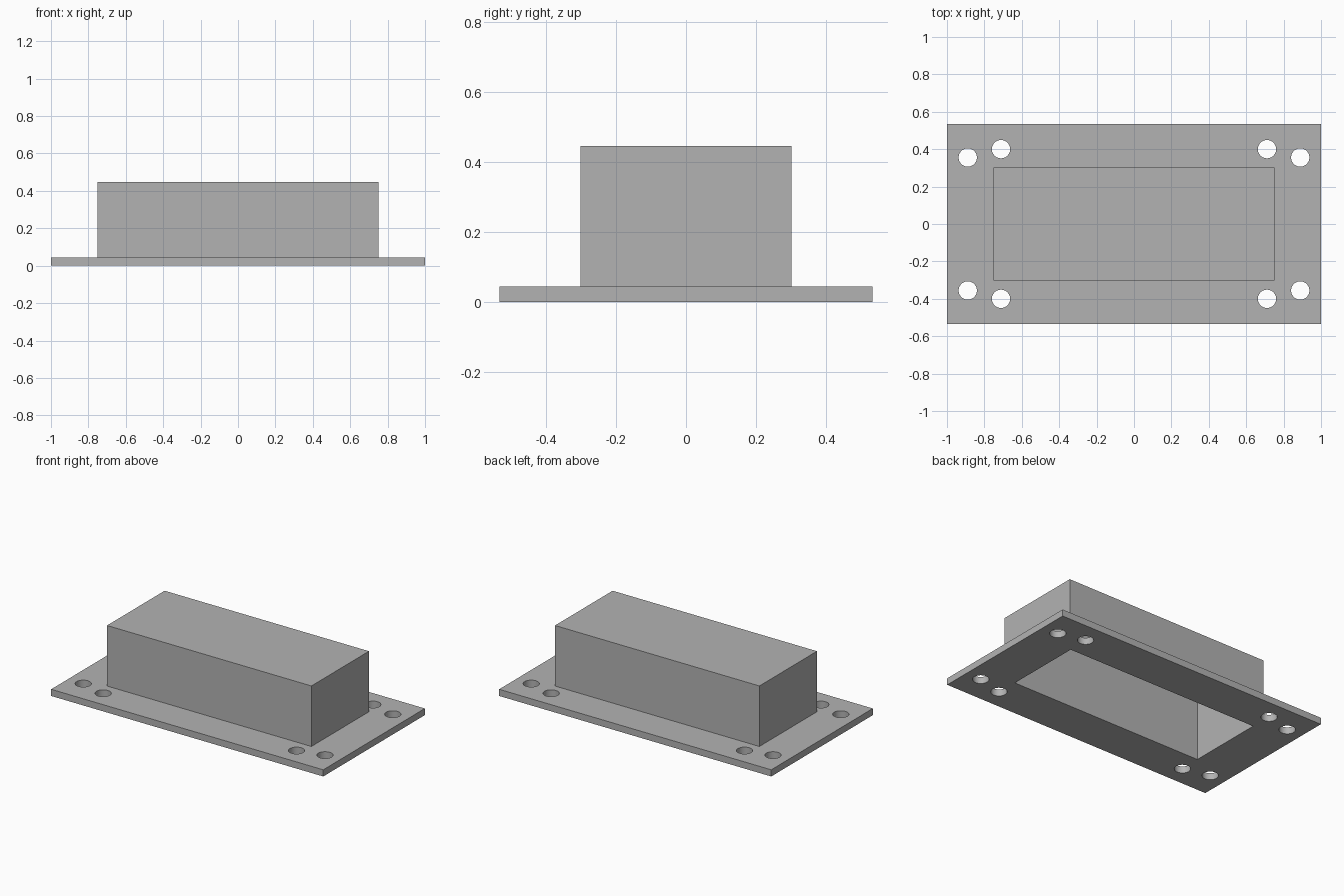
import bpy
import math

MM = 2 / 45            # the flange is 45 units long
WALL = 1 * MM          # plate and wall thickness
HEIGHT = 10.05 * MM
BOX_X, BOX_Y = 33.8 * MM, 13.6 * MM

default_cube = bpy.data.objects.get("Cube")
if default_cube:
    bpy.data.objects.remove(default_cube, do_unlink=True)

grey = bpy.data.materials.new("plain grey")
grey.use_nodes = True
colour = (0.45, 0.45, 0.45, 1)
grey.diffuse_color = colour
grey.node_tree.nodes["Principled BSDF"].inputs["Base Color"].default_value = colour


def finish(name):
    obj = bpy.context.object
    obj.name = name
    obj.data.materials.append(grey)
    return obj


def box(name, size_x, size_y, bottom, top):
    bpy.ops.mesh.primitive_cube_add(size=1, location=(0, 0, (bottom + top) / 2))
    obj = finish(name)
    obj.scale = (size_x, size_y, top - bottom)
    bpy.ops.object.transform_apply(location=True, rotation=False, scale=True)
    return obj


def combine(target, other, operation):
    """Apply a boolean to the target and discard the other object."""
    bpy.context.view_layer.objects.active = target
    mod = target.modifiers.new(operation.title(), "BOOLEAN")
    mod.operation = operation
    mod.solver = "EXACT"
    mod.object = other
    bpy.ops.object.modifier_apply(modifier=mod.name)
    bpy.data.objects.remove(other, do_unlink=True)


# Flange plate with the raised housing
cover = box("flanged_cover", 45 * MM, 24 * MM, 0, WALL)
combine(cover, box("housing", BOX_X, BOX_Y, WALL / 2, HEIGHT), "UNION")

# Cavity open at the underside
cavity = box("cavity_cutter", BOX_X - 2 * WALL, BOX_Y - 2 * WALL, -WALL, HEIGHT - WALL)
combine(cover, cavity, "DIFFERENCE")

# Two screw holes at each corner
for x, y in ((20, 8), (16, 9)):
    for side in (-1, 1):
        for end in (-1, 1):
            bpy.ops.mesh.primitive_cylinder_add(
                vertices=40, radius=1.1 * MM, depth=4 * WALL,
                location=(side * x * MM, end * y * MM, 0))
            combine(cover, finish("hole_cutter"), "DIFFERENCE")

# Smooth hole walls, crisp edges
bpy.ops.object.select_all(action="DESELECT")
cover.select_set(True)
bpy.context.view_layer.objects.active = cover
bpy.ops.object.shade_smooth_by_angle(angle=math.radians(30))
